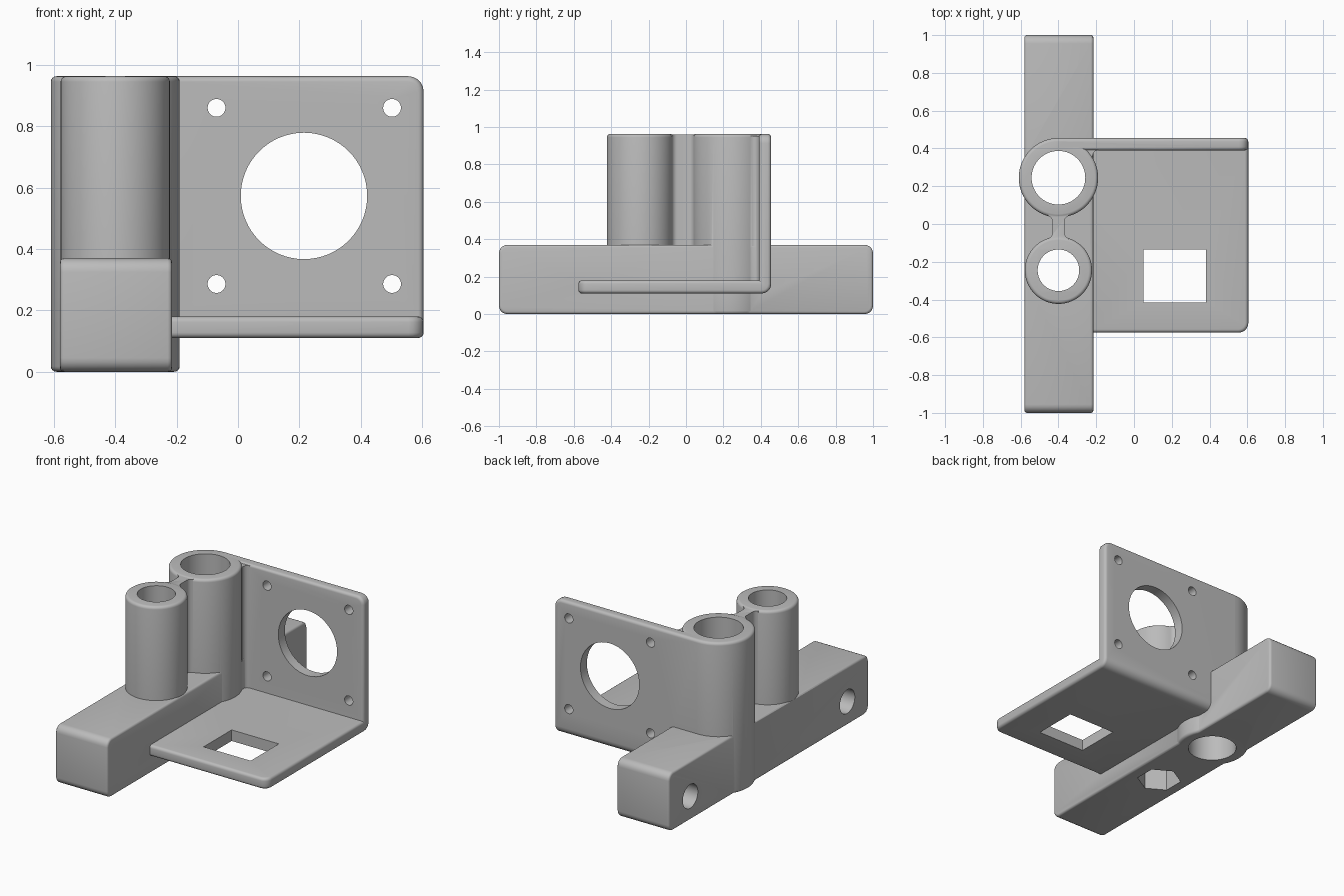
import bpy, bmesh, math
from mathutils import Matrix, Vector

if "Cube" in bpy.data.objects:
    bpy.data.objects.remove(bpy.data.objects["Cube"])

grey = bpy.data.materials.new("grey plastic")
grey.diffuse_color = (0.5, 0.5, 0.5, 1)
grey.use_nodes = True
grey.node_tree.nodes["Principled BSDF"].inputs["Base Color"].default_value = grey.diffuse_color

BIG, SMALL = (-0.40, 0.245), (-0.40, -0.245)   # tube centres
TOP = 0.963


def finish(name, bm):
    bmesh.ops.recalc_face_normals(bm, faces=bm.faces)
    me = bpy.data.meshes.new(name)
    bm.to_mesh(me)
    bm.free()
    me.materials.append(grey)
    ob = bpy.data.objects.new(name, me)
    bpy.context.collection.objects.link(ob)
    return ob


def extrude(bm, pts, vec):
    face = bm.faces.new([bm.verts.new(p) for p in pts])
    ext = bmesh.ops.extrude_face_region(bm, geom=[face])["geom"]
    bmesh.ops.translate(bm, vec=vec, verts=[v for v in ext if isinstance(v, bmesh.types.BMVert)])
    bmesh.ops.recalc_face_normals(bm, faces=bm.faces)


def bevel(bm, rule, width, segs=5):
    edges = [e for e in bm.edges
             if rule((e.verts[0].co + e.verts[1].co) / 2,
                     (e.verts[1].co - e.verts[0].co).normalized(), e)]
    bmesh.ops.bevel(bm, geom=edges, offset=width, offset_type='OFFSET', segments=segs,
                    profile=0.5, affect='EDGES', clamp_overlap=True)


def sharp(e):
    return len(e.link_faces) == 2 and e.calc_face_angle(0) > 0.9


def cylinder(name, centre, r, depth, axis='Z', n=64, turn=0.0, edge=0.0):
    bm = bmesh.new()
    rot = {'Z': Matrix(), 'X': Matrix.Rotation(math.pi / 2, 4, 'Y'),
           'Y': Matrix.Rotation(math.pi / 2, 4, 'X')}[axis]
    bmesh.ops.create_cone(bm, cap_ends=True, segments=n, radius1=r, radius2=r, depth=depth,
                          matrix=Matrix.Translation(centre) @ rot @ Matrix.Rotation(turn, 4, 'Z'))
    if edge:
        bevel(bm, lambda m, d, e: sharp(e), edge, 4)
    return finish(name, bm)


def box(name, lo, hi):
    bm = bmesh.new()
    extrude(bm, [(lo[0], lo[1], lo[2]), (hi[0], lo[1], lo[2]),
                 (hi[0], hi[1], lo[2]), (lo[0], hi[1], lo[2])], (0, 0, hi[2] - lo[2]))
    return finish(name, bm)


def arc(cx, cy, r, a0, a1, n=7):
    return [(cx + r * math.cos(math.radians(a0 + (a1 - a0) * i / n)),
             cy + r * math.sin(math.radians(a0 + (a1 - a0) * i / n))) for i in range(n + 1)]


def prism(name, pts, z0, z1):
    bm = bmesh.new()
    extrude(bm, [(x, y, z0) for x, y in pts], (0, 0, z1 - z0))
    return finish(name, bm)


# long bar with rounded ends
bm = bmesh.new()
extrude(bm, [(-0.58, -1, 0), (-0.58, 1, 0), (-0.58, 1, 0.37), (-0.58, -1, 0.37)], (0.365, 0, 0))
bevel(bm, lambda m, d, e: abs(d.x) > 0.9, 0.045)
bevel(bm, lambda m, d, e: abs(d.x) < 0.1 and (m.x < -0.579 or m.x > -0.216), 0.014, 3)
body = finish("bracket_body", bm)

# L-shaped motor wall and floor plate
bm = bmesh.new()
profile = [(-0.575, 0.11), (0.455, 0.11), (0.455, TOP), (0.39, TOP), (0.39, 0.18), (-0.575, 0.18)]
extrude(bm, [(-0.4, y, z) for y, z in profile], (1.005, 0, 0))
bevel(bm, lambda m, d, e: (abs(d.x) > 0.9 and m.y > 0.45 and m.z < 0.12)
      or (m.x > 0.6 and ((abs(d.y) > 0.9 and m.z > 0.9) or (abs(d.z) > 0.9 and m.y < -0.57))), 0.05)
bevel(bm, lambda m, d, e: sharp(e) and m.x > -0.399
      and not (abs(m.y - 0.39) < 0.001 and abs(m.z - 0.18) < 0.001), 0.018, 4)
plates = finish("wall_and_floor", bm)

# two tubes
tubes = [cylinder("big_tube", (*BIG, TOP / 2), 0.21, TOP, edge=0.018),
         cylinder("small_tube", (*SMALL, 0.1 + (TOP - 0.1) / 2), 0.178, TOP - 0.1, edge=0.018)]

# web joining the tubes, flared at both ends
side = [(0.05, -0.13)] + arc(0.062, -0.0465, 0.03, 252, 180) + arc(0.062, 0.0131, 0.03, 180, 105) + [(0.05, 0.08)]
loop = side + [(-x, y) for x, y in reversed(side)]
web = prism("web", [(x - 0.4, y) for x, y in loop], 0.1, TOP - 0.004)

# fillet between big tube and wall
fillet = prism("tube_fillet", arc(-0.189, 0.36, 0.03, 90, 209) + [(-0.25, 0.34), (-0.25, 0.41), (-0.189, 0.41)],
               0.13, TOP - 0.01)

# drills and cutters
cutters = [
    cylinder("big_bore", (*BIG, 0.5), 0.142, 1.4),
    cylinder("small_bore", (*SMALL, 0.6), 0.11, 1.0),
    cylinder("nut_pocket", (*SMALL, 0.05), 0.13, 0.26, n=6, turn=math.radians(0)),
    cylinder("motor_opening", (0.215, 0.42, 0.573), 0.206, 0.3, 'Y'),
    box("floor_window", (0.05, -0.415, 0.0), (0.38, -0.135, 0.3)),
]
# turn the pocket so its corners point along y
pocket = cutters[2].data
xs = max(v.co.x for v in pocket.vertices) + 0.4
if xs > 0.12:
    c = Vector((*SMALL, 0))
    pocket.transform(Matrix.Translation(c) @ Matrix.Rotation(math.pi / 6, 4, 'Z') @ Matrix.Translation(-c))
for x in (-0.07, 0.502):
    for z in (0.286, 0.86):
        cutters.append(cylinder("screw_hole", (x, 0.42, z), 0.029, 0.3, 'Y', 32))
for y in (-0.785, 0.785):
    cutters.append(cylinder("side_hole", (-0.5, y, 0.15), 0.075, 0.4, 'X', 40))


def combine(target, tool, op):
    mod = target.modifiers.new("bool", 'BOOLEAN')
    mod.operation, mod.solver, mod.object = op, 'EXACT', tool
    bpy.context.view_layer.objects.active = target
    bpy.ops.object.modifier_apply(modifier=mod.name)
    bpy.data.objects.remove(tool)


for part in [plates] + tubes + [web, fillet]:
    combine(body, part, 'UNION')
for tool in cutters:
    combine(body, tool, 'DIFFERENCE')

bpy.ops.object.select_all(action='DESELECT')
body.select_set(True)
bpy.context.view_layer.objects.active = body
bpy.ops.object.shade_smooth_by_angle(angle=math.radians(35))
